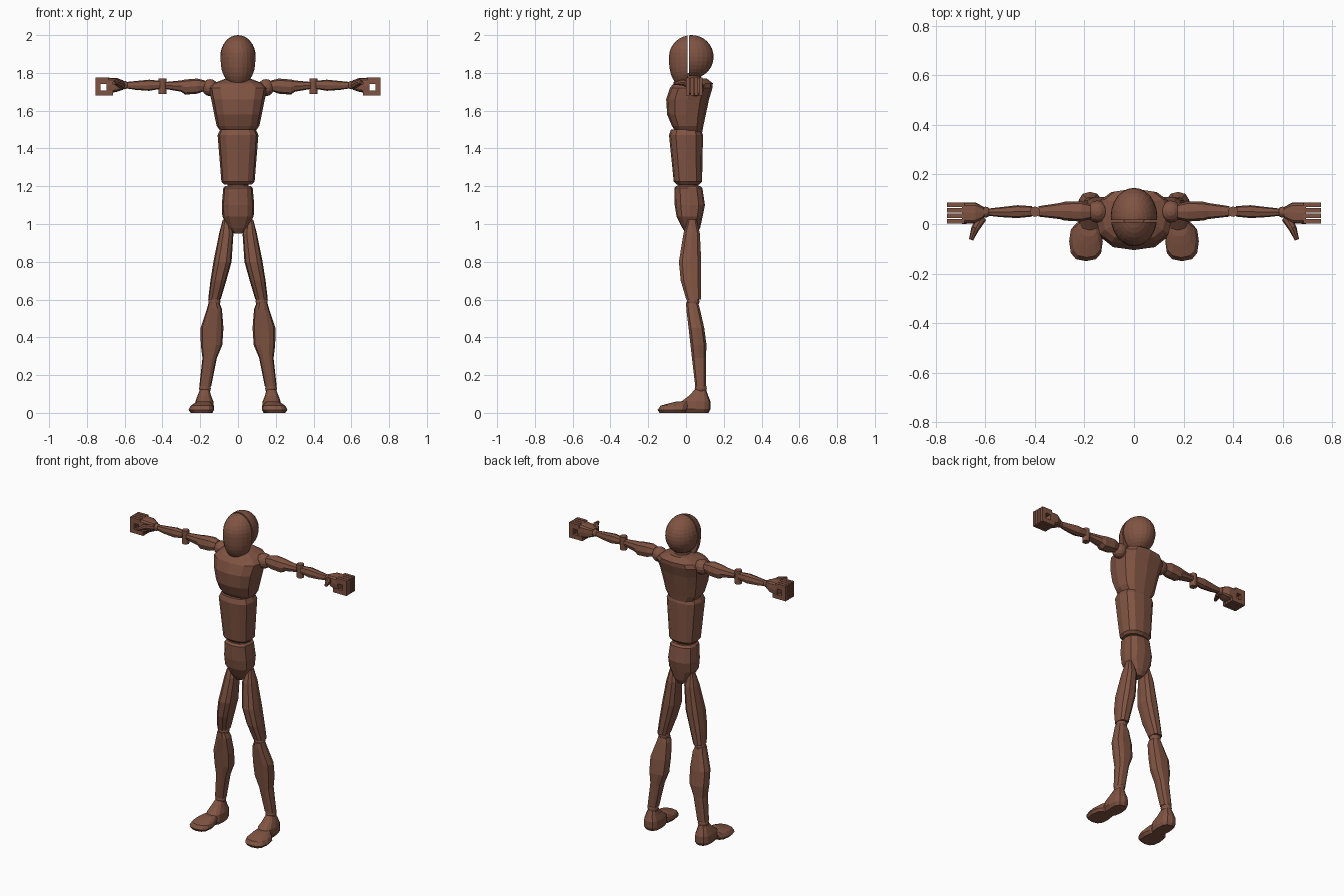
import bpy, bmesh, math
from mathutils import Matrix, Vector

if "Cube" in bpy.data.objects:
    bpy.data.objects.remove(bpy.data.objects["Cube"])

brown = bpy.data.materials.new("brown")
brown.diffuse_color = (0.215, 0.088, 0.055, 1)
brown.use_nodes = True
brown.node_tree.nodes["Principled BSDF"].inputs["Base Color"].default_value = brown.diffuse_color


def finish(name, bm, mirror=False):
    bmesh.ops.recalc_face_normals(bm, faces=bm.faces)
    me = bpy.data.meshes.new(name)
    bm.to_mesh(me)
    bm.free()
    me.materials.append(brown)
    ob = bpy.data.objects.new(name, me)
    bpy.context.collection.objects.link(ob)
    if mirror:
        ob.modifiers.new("Mirror", 'MIRROR')
    return ob


def loft(name, rings, axis='z', n=12, power=0.75, mirror=False):
    """Skin rounded-box sections: (position, a0, a1, b0, b1) along an axis."""
    bm = bmesh.new()
    loops = []
    for p, a0, a1, b0, b1 in rings:
        loop = []
        for i in range(n):
            t = 2 * math.pi * i / n
            c, s = math.cos(t), math.sin(t)
            a = (a0 + a1) / 2 + (a1 - a0) / 2 * math.copysign(abs(c) ** power, c)
            b = (b0 + b1) / 2 + (b1 - b0) / 2 * math.copysign(abs(s) ** power, s)
            loop.append(bm.verts.new((a, b, p) if axis == 'z' else (p, a, b)))
        loops.append(loop)
    for lo, hi in zip(loops, loops[1:]):
        for i in range(n):
            j = (i + 1) % n
            bm.faces.new((lo[i], lo[j], hi[j], hi[i]))
    bm.faces.new(loops[0][::-1])
    bm.faces.new(loops[-1])
    return finish(name, bm, mirror)


def centred(rings):
    return [(z, -hx, hx, y0, y1) for z, hx, y0, y1 in rings]


def ball(name, centre, r, mirror=False):
    bm = bmesh.new()
    bmesh.ops.create_uvsphere(bm, u_segments=14, v_segments=8, radius=r,
                              matrix=Matrix.Translation(centre))
    return finish(name, bm, mirror)


def rod(name, p, q, r1, r2, n=12, mirror=False):
    p, q = Vector(p), Vector(q)
    d = q - p
    m = Matrix.Translation((p + q) / 2) @ d.to_track_quat('Z', 'Y').to_matrix().to_4x4()
    bm = bmesh.new()
    bmesh.ops.create_cone(bm, cap_ends=True, segments=n, radius1=r1, radius2=r2,
                          depth=d.length, matrix=m)
    return finish(name, bm, mirror)


def head_half(name, cut, front):
    """Half of an oval head; the front half is drawn down into a jaw."""
    zc, yc, r = 1.885, 0.03, 0.115
    bm = bmesh.new()
    bmesh.ops.create_uvsphere(bm, u_segments=24, v_segments=16, radius=1)
    for v in bm.verts:
        x, y, z = v.co
        t = max(0.0, -z)
        if front and 0 < t < 0.999:
            k = (1 - 0.35 * t ** 3) / math.sqrt(1 - t * t)
            x, y = x * k, y * k
        drop = 1 + 0.28 * max(0, min(1, -y * 1.5)) if front and z < 0 else 1
        v.co = (x * 0.094, yc + y * (0.12 if front else 0.116), zc + z * r * drop)
    bmesh.ops.bisect_plane(bm, geom=bm.verts[:] + bm.edges[:] + bm.faces[:],
                           plane_co=(0, cut, 0), plane_no=(0, 1, 0),
                           clear_outer=front, clear_inner=not front)
    bmesh.ops.holes_fill(bm, edges=[e for e in bm.edges if e.is_boundary])
    finish(name, bm)


# Head and neck
head_half("face", 0.009, True)
head_half("skull", 0.017, False)
rod("neck", (0, 0.04, 1.70), (0, 0.03, 1.80), 0.05, 0.045)

# Torso
loft("chest", centred([
    (1.48, .085, -.05, .085), (1.52, .113, -.075, .092), (1.58, .126, -.10, .105),
    (1.66, .142, -.105, .122), (1.72, .155, -.085, .14), (1.745, .13, -.065, .142),
    (1.77, .065, -.02, .11)]))
loft("abdomen", centred([
    (1.21, .075, -.05, .07), (1.225, .088, -.065, .085),
    (1.47, .108, -.09, .09), (1.50, .095, -.08, .08)]))
loft("pelvis", centred([
    (.95, .02, 0, .06), (.98, .05, -.02, .075), (1.04, .083, -.05, .088),
    (1.10, .086, -.06, .10), (1.19, .078, -.062, .087), (1.202, .068, -.05, .075)]))
rod("waist_joint", (0, 0.01, 1.17), (0, 0.01, 1.24), 0.055, 0.055)

# Arms
ball("shoulder_joint", (.148, .05, 1.722), .045, True)
loft("upper_arm", [
    (.175, .02, .08, 1.705, 1.76), (.215, .01, .092, 1.69, 1.77),
    (.28, .014, .09, 1.685, 1.765), (.30, .02, .085, 1.70, 1.76),
    (.385, .03, .072, 1.715, 1.752)], 'x', 8, mirror=True)
rod("elbow_joint", (.4, .05, 1.687), (.4, .05, 1.77), .021, .021, mirror=True)
loft("forearm", [
    (.412, .03, .072, 1.715, 1.758), (.47, .024, .076, 1.705, 1.764),
    (.54, .028, .068, 1.71, 1.757), (.592, .034, .062, 1.718, 1.752)],
    'x', 8, mirror=True)
ball("wrist_joint", (.6, .048, 1.735), .022, True)

# Hands, with four fingers curled under the palm
loft("palm", [
    (.605, .025, .068, 1.712, 1.76), (.64, .003, .087, 1.70, 1.772),
    (.695, .0, .087, 1.69, 1.775)], 'x', 12, 0.5, True)
bm = bmesh.new()
for i in range(4):
    y = .0105 + .0222 * i
    for x0, x1, z0, z1 in ((.685, .755, 1.742, 1.775), (.727, .755, 1.68, 1.744),
                           (.662, .729, 1.68, 1.706)):
        m = Matrix.Translation(((x0 + x1) / 2, y, (z0 + z1) / 2)) @ \
            Matrix.Diagonal((x1 - x0, .0185, z1 - z0, 1))
        bmesh.ops.create_cube(bm, size=1, matrix=m)
finish("fingers", bm, True)
rod("thumb_base", (.615, .025, 1.735), (.642, -.02, 1.75), .02, .016, 8, True)
rod("thumb_tip", (.64, -.015, 1.75), (.658, -.063, 1.745), .017, .009, 8, True)

# Legs
loft("thigh", [
    (1.025, .045, .08, .01, .055), (.95, .024, .10, -.015, .075),
    (.80, .034, .13, -.04, .083), (.70, .062, .146, -.03, .082),
    (.60, .092, .158, 0, .08)], n=10, mirror=True)
ball("knee_joint", (.125, .038, .59), .033, True)
loft("shin", [
    (.585, .10, .155, .0, .065), (.55, .085, .165, .0, .075),
    (.45, .077, .198, .012, .098), (.36, .083, .197, .022, .11),
    (.29, .112, .188, .03, .107), (.14, .142, .205, .048, .106)], n=10, mirror=True)
ball("ankle_joint", (.175, .078, .13), .032, True)

# Feet
loft("heel", [
    (0, .135, .215, -.02, .12), (.02, .127, .228, -.03, .13), (.06, .13, .226, -.025, .13),
    (.09, .142, .215, .015, .118), (.125, .152, .2, .048, .105)], mirror=True)
loft("toes", [
    (0, .14, .25, -.14, 0), (.016, .126, .262, -.15, .01),
    (.038, .13, .25, -.135, .015), (.052, .14, .23, -.085, .02),
    (.06, .15, .215, -.05, .02)], mirror=True)
